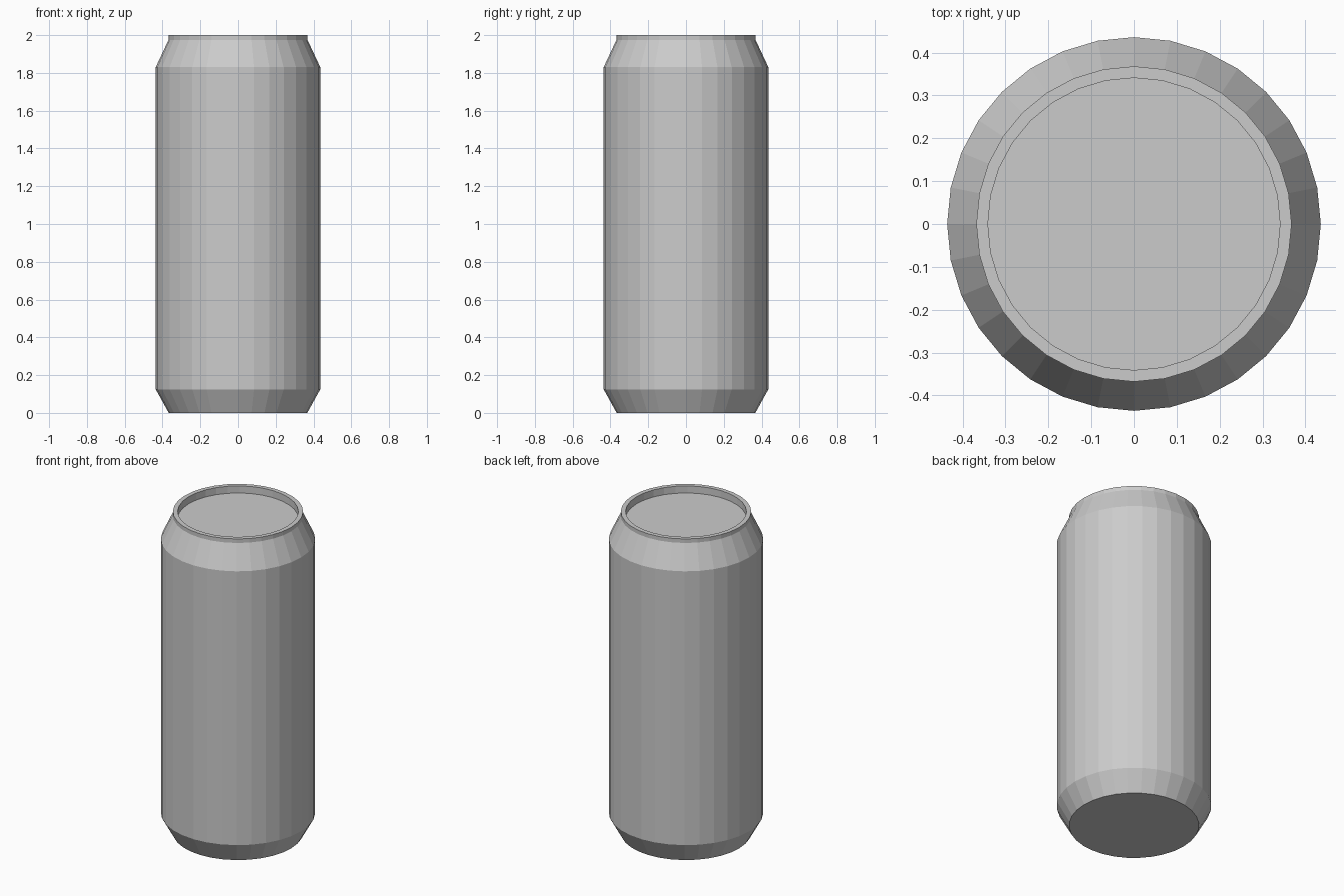
import bpy
import bmesh
from math import cos, sin, tau

cube = bpy.data.objects.get("Cube")
if cube:
    bpy.data.objects.remove(cube, do_unlink=True)

SIDES = 32

# Bare metal
metal = bpy.data.materials.new("grey_metal")
metal.use_nodes = True
grey = (0.6, 0.6, 0.6, 1)
metal.diffuse_color = grey
metal.node_tree.nodes["Principled BSDF"].inputs["Base Color"].default_value = grey


def lathe(name, profile, material):
    """Spin a (radius, height) profile into a flat-sided closed solid."""
    bm = bmesh.new()
    rings = [[bm.verts.new((r * cos(tau * i / SIDES), r * sin(tau * i / SIDES), z))
              for i in range(SIDES)] for r, z in profile]
    for low, high in zip(rings, rings[1:]):
        for i in range(SIDES):
            j = (i + 1) % SIDES
            bm.faces.new((low[i], low[j], high[j], high[i]))
    bm.faces.new(rings[0][::-1])
    bm.faces.new(rings[-1])
    mesh = bpy.data.meshes.new(name)
    bm.to_mesh(mesh)
    bm.free()
    mesh.materials.append(material)
    obj = bpy.data.objects.new(name, mesh)
    bpy.context.collection.objects.link(obj)
    return obj


# Base, chamfer, wall, shoulder, collar, rim and recessed lid
lathe("can_body", [
    (0.367, 0), (0.436, 0.125), (0.436, 1.83), (0.368, 1.975),
    (0.368, 2), (0.341, 2), (0.341, 1.956),
], metal)
